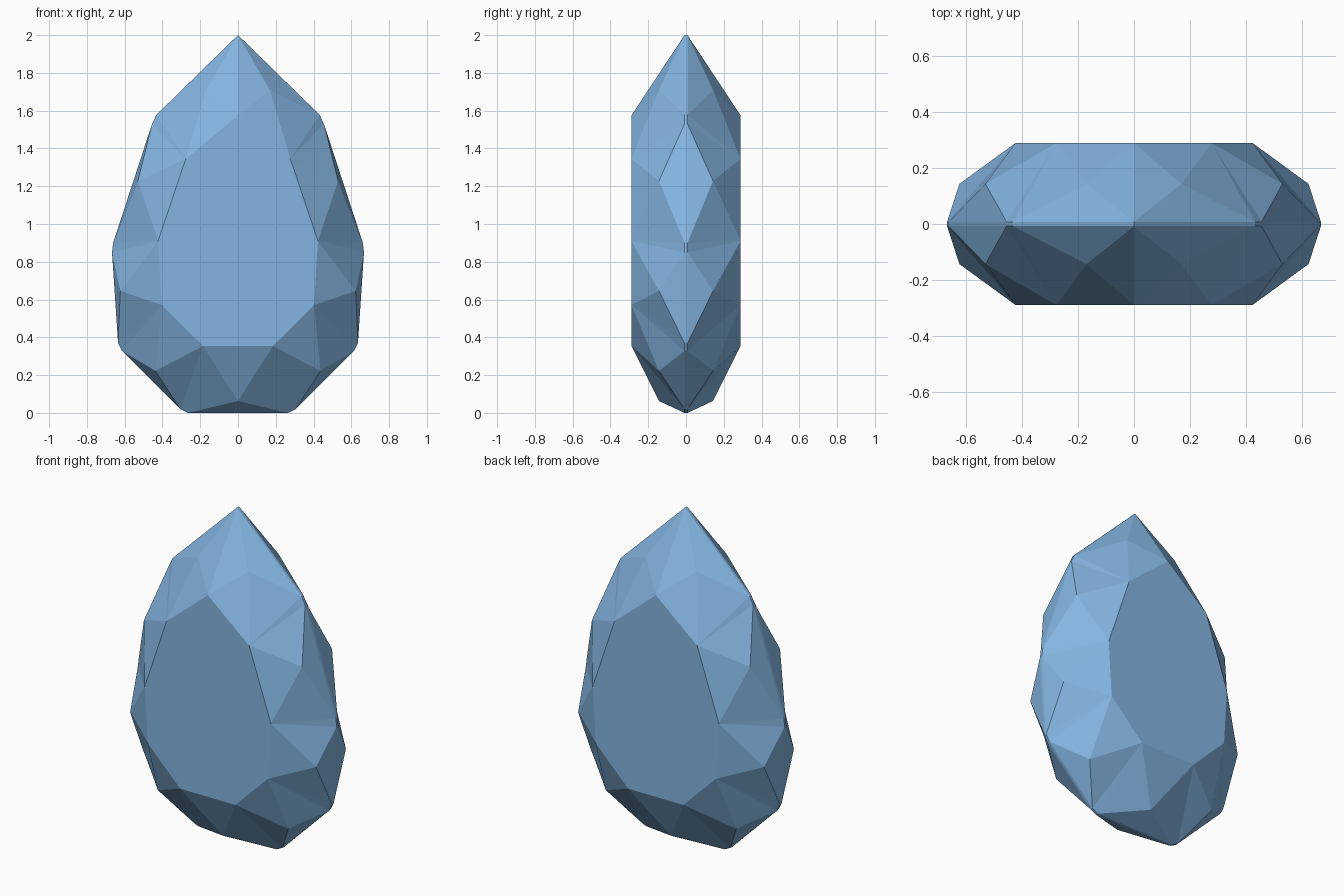
import bpy
import bmesh

cube = bpy.data.objects.get("Cube")
if cube:
    bpy.data.objects.remove(cube, do_unlink=True)

GIRDLE, MIDDLE, TABLE = 0.008, 0.143, 0.289

# Right-hand half profiles as (x, z), from the tip down
tip = (0, 2.0)
corners = [((0.432, 1.578), (0.455, 1.53)), ((0.661, 0.9), (0.667, 0.85)),
           ((0.635, 0.37), (0.614, 0.328)), ((0.305, 0.02), (0.265, 0))]
middle = [(0.169, 1.709), (0.53, 1.228), (0.623, 0.645), (0.437, 0.222), (0, 0.063)]
table = [(0, 1.575), (0.277, 1.344), (0.423, 0.91), (0.403, 0.571), (0.185, 0.354)]


def flip(p):
    return (-p[0], p[1])


# Close each profile into a full ring of nine stations
corner_ring = [(tip, tip)] + corners + [(flip(b), flip(a)) for a, b in reversed(corners)]
middle_ring = middle + [flip(p) for p in reversed(middle[:-1])]
table_ring = table + [flip(p) for p in reversed(table[1:])]
count = len(table_ring)

bm = bmesh.new()


def add_ring(points, y):
    return [bm.verts.new((x, y, z)) for x, z in points]


def face(*verts):
    unique = list(dict.fromkeys(verts))
    if len(unique) > 2:
        bm.faces.new(unique)


# Cut facets on the front and back halves
girdles = []
for side in (-1, 1):
    outline = [p for pair in corner_ring[1:] for p in pair]
    rim = add_ring([tip] + outline, side * GIRDLE)
    girdles.append(rim)
    pairs = [(rim[0], rim[0])] + list(zip(rim[1::2], rim[2::2]))
    mid = add_ring(middle_ring, side * MIDDLE)
    top = add_ring(table_ring, side * TABLE)
    face(*top)
    for i in range(count):
        a, b = pairs[i]
        nxt = (i + 1) % count
        face(mid[i - 1], a, top[i])
        face(a, b, top[i])
        face(b, mid[i], top[i])
        face(b, pairs[nxt][0], mid[i])
        face(top[i], mid[i], top[nxt])

# Thin girdle band joining the halves
front, back = girdles
for i in range(len(front)):
    face(front[i - 1], front[i], back[i], back[i - 1])

bmesh.ops.recalc_face_normals(bm, faces=bm.faces)
mesh = bpy.data.meshes.new("gemstone")
bm.to_mesh(mesh)
bm.free()

# Single blue material
blue = bpy.data.materials.new("sky_blue")
blue.use_nodes = True
colour = (0.23, 0.46, 0.75, 1)
blue.diffuse_color = colour
blue.node_tree.nodes["Principled BSDF"].inputs["Base Color"].default_value = colour
mesh.materials.append(blue)

gem = bpy.data.objects.new("gemstone", mesh)
bpy.context.scene.collection.objects.link(gem)
